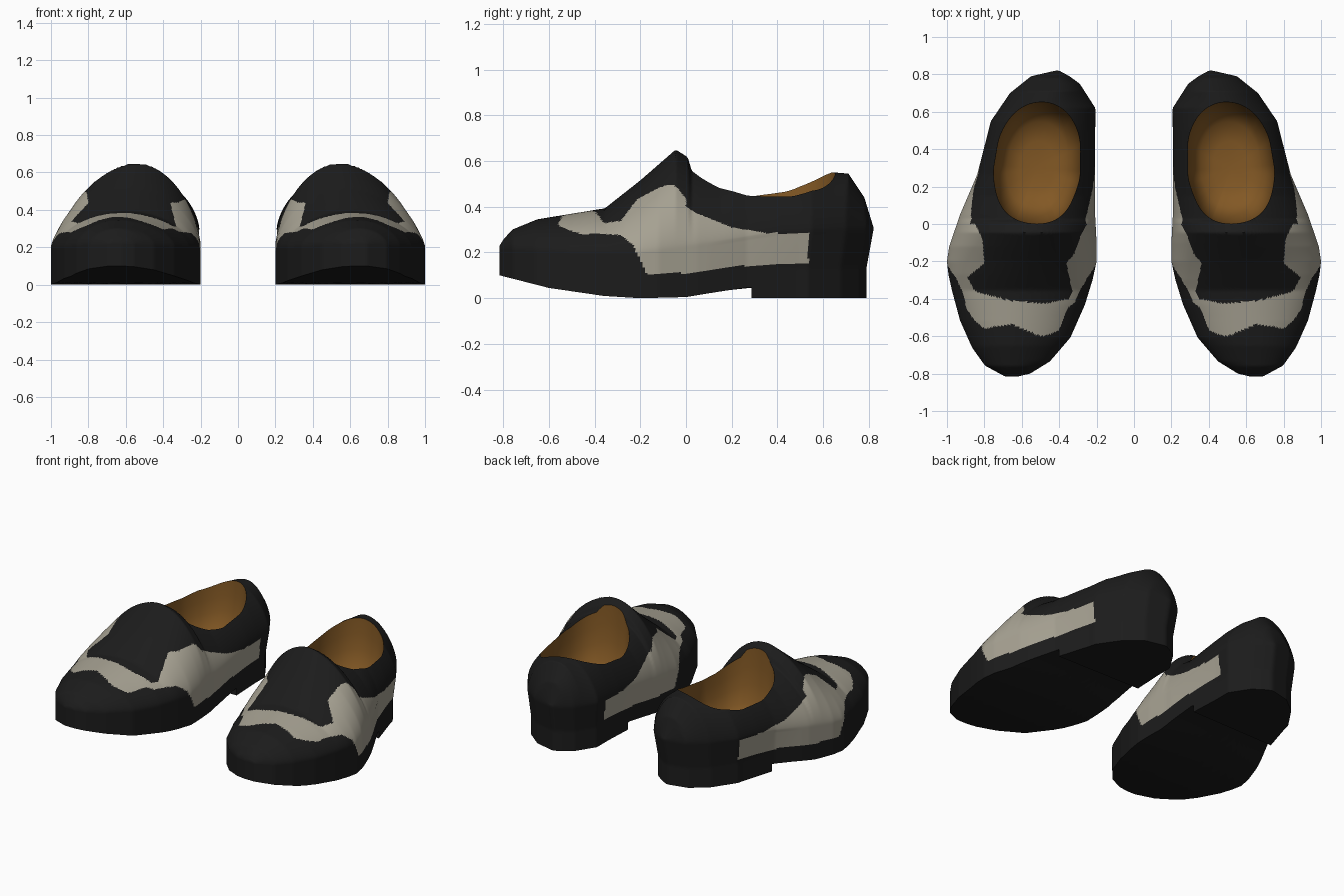
import bpy, bmesh, math
from mathutils import Vector

if "Cube" in bpy.data.objects:
    bpy.data.objects.remove(bpy.data.objects["Cube"])

N = 360                                   # points around each ring
CENTRE = Vector((0.52, 0.30))             # middle of the foot opening


def lerp_table(table, v):
    """Piecewise linear lookup in a list of (key, value)."""
    if v <= table[0][0]:
        return table[0][1]
    for (a, fa), (b, fb) in zip(table, table[1:]):
        if v <= b:
            return fa + (fb - fa) * (v - a) / (b - a)
    return table[-1][1]


# Plan outline as (y, x) along the inner and outer side
INNER = [(-.815, .62), (-.80, .556), (-.735, .45), (-.607, .34), (-.43, .262), (-.3, .222), (-.2, .2), (-.1, .2),
         (.05, .208), (.62, .207), (.75, .29), (.79, .345), (.82, .40)]
OUTER = [(-.815, .69), (-.757, .797), (-.66, .866), (-.516, .93), (-.36, .972), (-.27, .992), (-.2, 1.0),
         (-.12, .988), (.05, .93), (.265, .838), (.55, .765), (.70, .663), (.79, .55), (.82, .42)]
# Foot opening outline (x, y)
OPENING = [(.47, .005), (.38, .05), (.326, .16), (.30, .345), (.32, .53), (.40, .635), (.513, .65),
           (.594, .63), (.674, .54), (.727, .37), (.738, .21), (.706, .094), (.647, .03), (.56, .01)]
# Heights along y: ridge, top of the upright wall, underside
RIDGE = [(-.815, .23), (-.80, .255), (-.76, .30), (-.65, .345), (-.355, .393), (-.2, .515), (-.045, .65),
         (.01, .615), (.025, .575), (.15, .55), (.3, .565), (.5, .57), (.65, .55), (.71, .545),
         (.78, .44), (.82, .31)]
PEAK = [(-.815, .655), (-.4, .61), (-.05, .55), (.3, .52), (.82, .41)]
WALL = [(-.815, .22), (-.5, .2), (-.2, .2), (.1, .24), (.4, .29), (.82, .31)]
SOLE = [(-.815, .10), (-.6, .045), (-.36, .01), (-.2, 0), (0, .005), (.15, .03), (.27, .047), (.82, .05)]
OUTER_POWER = [(-.4, 2), (-.2, 1.7), (0, 1.7), (.2, 2)]      # flatter slope at the outer instep
# Colour borders of the pale panel
PANEL_FRONT = [(.2, -.3), (.26, -.37), (.355, -.45), (.4, -.565), (.45, -.59), (.5, -.6), (.58, -.565),
               (.66, -.535), (.72, -.545), (.80, -.56), (.85, -.52), (.93, -.40), (1, -.35)]
PANEL_LOW = [(-.5, .27), (-.4, .285), (-.28, .275), (-.23, .23), (-.2, .17), (-.17, .105), (0, .11),
             (.2, .14), (.54, .15)]
PANEL_HIGH = [(0, .40), (.05, .37), (.2, .31), (.35, .285)]
TONGUE_EDGE = [(.33, -.36), (.35, -.4), (.476, -.425), (.66, -.41), (.8, -.375), (.85, -.36), (.89, -.285)]
TONGUE_IN = [(-.36, .33), (-.21, .362), (-.16, .32), (-.06, .285), (0, .25)]
TONGUE_OUT = [(-.36, .85), (-.285, .89), (-.21, .80), (-.08, .81), (0, .85)]


def material(name, rgb):
    m = bpy.data.materials.new(name)
    m.diffuse_color = (*rgb, 1)
    m.use_nodes = True
    m.node_tree.nodes["Principled BSDF"].inputs["Base Color"].default_value = m.diffuse_color
    return m


BLACK = material("black leather", (.0115, .0115, .0115))
PALE = material("pale grey leather", (.385, .36, .29))
TAN = material("tan lining", (.225, .098, .018))


def resample(points, n):
    """Even points along a closed polygon."""
    pts = [Vector(p) for p in points]
    dist, table_x, table_y = 0, [], []
    for i in range(len(pts) + 1):
        p = pts[i % len(pts)]
        if i:
            dist += (p - pts[i - 1]).length
        table_x.append((dist, p.x))
        table_y.append((dist, p.y))
    return [Vector((lerp_table(table_x, dist * i / n), lerp_table(table_y, dist * i / n))) for i in range(n)]


outline = resample([(x, y) for y, x in INNER] + [(x, y) for y, x in reversed(OUTER)], N)

# Opening point on the same ray as each outline point
polar = sorted((math.atan2(y - CENTRE.y, x - CENTRE.x), (Vector((x, y)) - CENTRE).length) for x, y in OPENING)
polar = ([(a - math.tau, r) for a, r in polar] + polar + [(a + math.tau, r) for a, r in polar])


def rim_point(p):
    d = p - CENTRE
    a = math.atan2(d.y, d.x)
    r = sum(lerp_table(polar, a + k * .06) for k in range(-4, 5)) / 9    # rounds the corners
    return CENTRE + d.normalized() * (r + .003)


opening = [rim_point(p) for p in outline]


def height(p):
    """Height of the upper's surface above a plan point."""
    c = lerp_table(PEAK, p.y)
    outer = p.x > c
    edge = lerp_table(OUTER if outer else INNER, p.y)
    u = min(1, abs((p.x - c) / (edge - c))) if abs(edge - c) > 1e-4 else 1
    w = lerp_table(WALL, p.y)
    power = lerp_table(OUTER_POWER, p.y) if outer else 2
    return w + (lerp_table(RIDGE, p.y) - w) * (1 - u ** power) ** 0.65


def tuck(p, z):
    """Draw the heel in towards the ground."""
    k = 0.06 * min(1, max(0, (p.y - .1) / .4)) * min(1, max(0, 1 - (z - .13) / .17))
    return p.lerp(CENTRE, k)


def wall_ring(f):
    ring = []
    for p in outline:
        z0 = lerp_table(SOLE, p.y)
        z = z0 + (lerp_table(WALL, p.y) - z0) * f
        ring.append((*tuck(p, z), z))
    return ring


def top_ring(s):
    ring = []
    for p, q in zip(outline, opening):
        m = p.lerp(q, s)
        ring.append((*m, height(m)))
    return ring


def sole_ring(s):
    pts = [CENTRE.lerp(tuck(p, 0), s) for p in outline]
    return [(*p, lerp_table(SOLE, p.y)) for p in pts]


def lining_ring(scale, drop):
    ring = []
    for q in opening:
        z = height(q)
        ring.append((*CENTRE.lerp(q, scale), z + (.15 - z) * drop))
    return ring


def finish(bm, name, mats, angle):
    """Make the object and mirror it for the other foot."""
    bmesh.ops.remove_doubles(bm, verts=bm.verts, dist=1e-5)
    me = bpy.data.meshes.new(name)
    bm.to_mesh(me)
    bm.free()
    for m in mats:
        me.materials.append(m)
    ob = bpy.data.objects.new(name, me)
    bpy.context.collection.objects.link(ob)
    bpy.ops.object.select_all(action='DESELECT')
    ob.select_set(True)
    bpy.context.view_layer.objects.active = ob
    bpy.ops.object.shade_smooth_by_angle(angle=math.radians(angle))
    ob.modifiers.new("other_foot", 'MIRROR')


def loft(name, rings, mats, rule=None, angle=60):
    bm = bmesh.new()
    rows = [[bm.verts.new(c) for c in r] for r in rings]
    for a, b in zip(rows, rows[1:]):
        for i in range(N):
            j = (i + 1) % N
            f = bm.faces.new((a[i], b[i], b[j], a[j]))
            if rule:
                f.material_index = rule(f.calc_center_median())
    finish(bm, name, mats, angle)


def panel_rule(c):
    """1 on the pale panel, 0 on the black leather."""
    x, y, z = c
    if y > .535 or y < lerp_table(PANEL_FRONT, x) or z < lerp_table(PANEL_LOW, y):
        return 0
    if y > 0:
        return int(z < lerp_table(PANEL_HIGH, y))
    on_tongue = (lerp_table(TONGUE_IN, y) < x < lerp_table(TONGUE_OUT, y)
                 and y > lerp_table(TONGUE_EDGE, x))
    return int(not on_tongue)


# Upper: upright wall, then over the top to the opening
loft("shoe_upper", [wall_ring(i / 24) for i in range(24)] + [top_ring((i / 76) ** 1.25) for i in range(77)],
     [BLACK, PALE], panel_rule)

# Curved sole underneath
loft("sole", [sole_ring(i / 10) for i in range(11)], [BLACK])

# Lining bowl inside the opening
BOWL = [(1, 0), (.99, .25), (.95, .5), (.86, .75), (.7, .92), (.4, 1), (0, 1)]
loft("lining", [lining_ring(*r) for r in BOWL], [TAN])

# Heel block
bm = bmesh.new()
base = bm.faces.new([bm.verts.new((*tuck(p, 0), 0)) for p in outline if p.y > .285])
top = bmesh.ops.extrude_face_region(bm, geom=[base])
bmesh.ops.translate(bm, vec=(0, 0, .052), verts=[v for v in top["geom"] if isinstance(v, bmesh.types.BMVert)])
bmesh.ops.recalc_face_normals(bm, faces=bm.faces)
finish(bm, "heel", [BLACK], 40)
